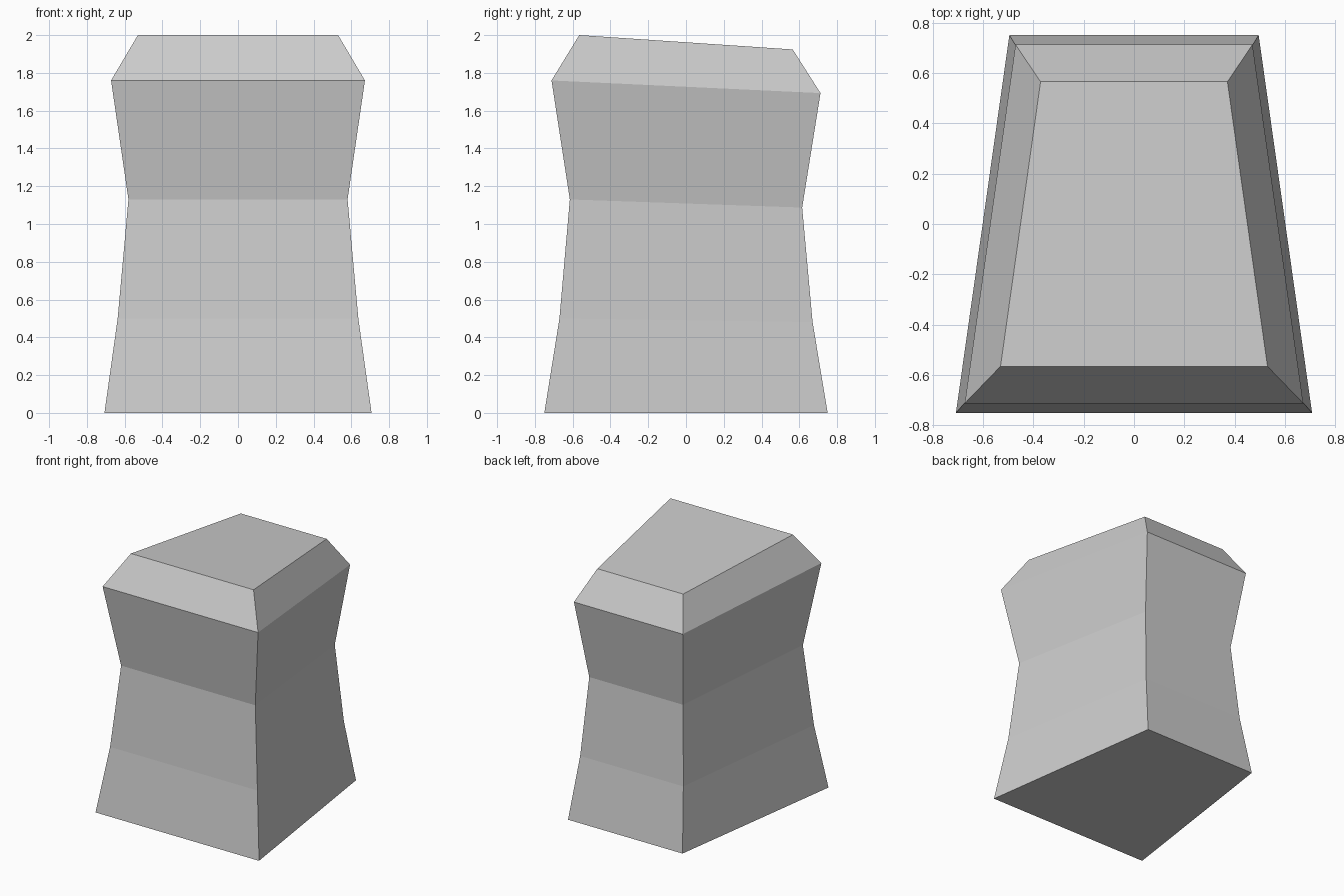
import bpy
import bmesh

cube = bpy.data.objects.get("Cube")
if cube:
    bpy.data.objects.remove(cube, do_unlink=True)

# Plain grey stone
stone = bpy.data.materials.new("grey_stone")
stone.use_nodes = True
grey = (0.6, 0.6, 0.6, 1)
stone.diffuse_color = grey
stone.node_tree.nodes["Principled BSDF"].inputs["Base Color"].default_value = grey

# Waisted profile: front half width, half depth, front height
PROFILE = [(0.707, 0.75, 0), (0.637, 0.67, 0.5), (0.58, 0.615, 1.13),
           (0.672, 0.712, 1.76), (0.53, 0.565, 2)]
BACK_WIDTH = 0.7     # back is narrower than the front
BACK_HEIGHT = 0.962  # and slightly lower


def add_ring(bm, width, depth, height):
    back_width, back_height = width * BACK_WIDTH, height * BACK_HEIGHT
    corners = [(-width, -depth, height), (width, -depth, height),
               (back_width, depth, back_height), (-back_width, depth, back_height)]
    return [bm.verts.new(c) for c in corners]


# Tapered block with bevelled top
bm = bmesh.new()
rings = [add_ring(bm, *section) for section in PROFILE]
for low, high in zip(rings, rings[1:]):
    for i in range(4):
        j = (i + 1) % 4
        bm.faces.new((low[i], low[j], high[j], high[i]))
bm.faces.new(rings[0][::-1])
bm.faces.new(rings[-1])
bmesh.ops.recalc_face_normals(bm, faces=bm.faces[:])

mesh = bpy.data.meshes.new("stone_block")
bm.to_mesh(mesh)
bm.free()
mesh.materials.append(stone)
block = bpy.data.objects.new("stone_block", mesh)
bpy.context.collection.objects.link(block)
